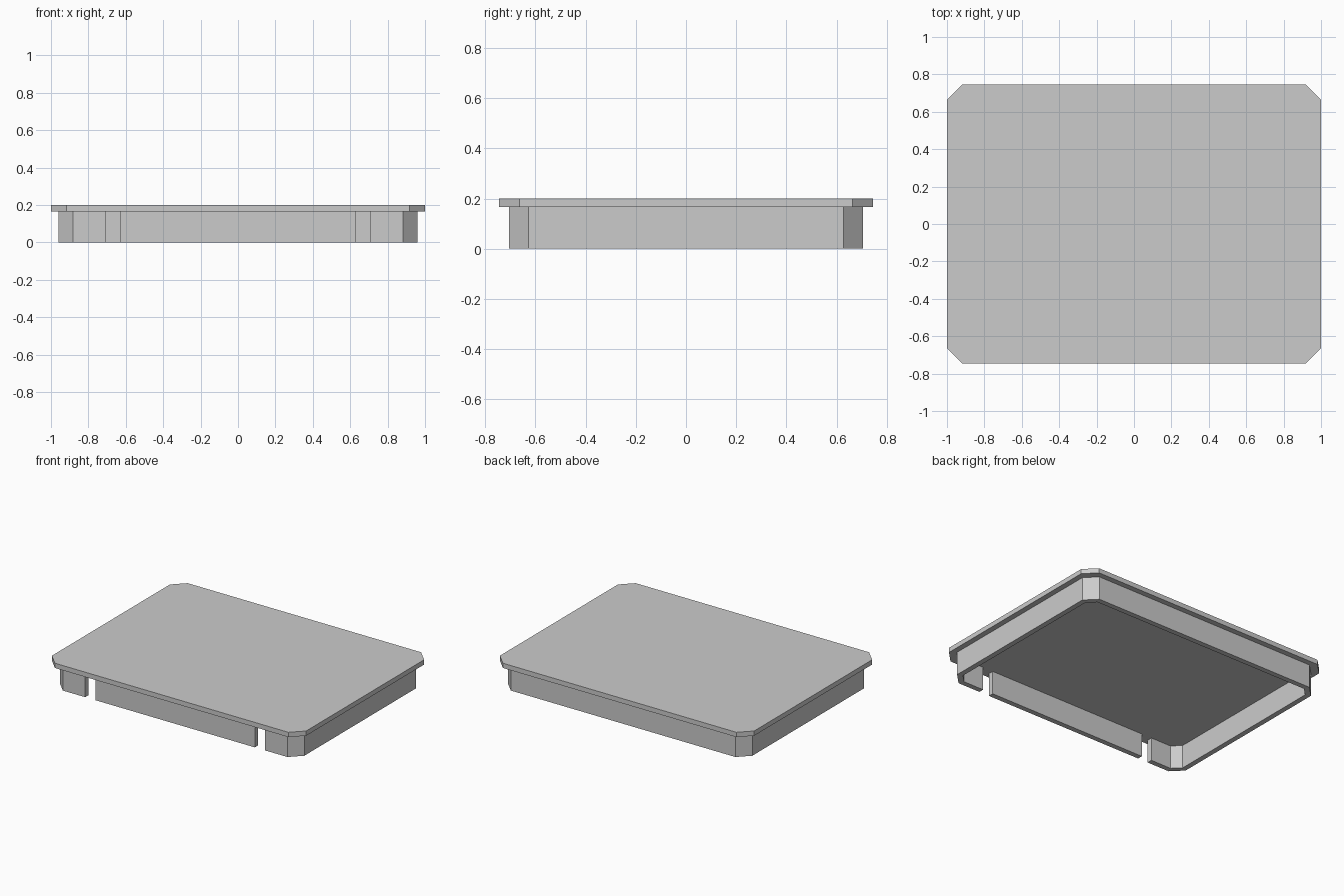
import bpy
import bmesh

cube = bpy.data.objects.get("Cube")
if cube:
    bpy.data.objects.remove(cube)

grey = bpy.data.materials.new("light grey")
grey.use_nodes = True
colour = (0.6, 0.6, 0.6, 1)
grey.diffuse_color = colour
grey.node_tree.nodes["Principled BSDF"].inputs["Base Color"].default_value = colour

LID_BOTTOM, TOP = 0.166, 0.2
RIM_X, RIM_Y, RIM_CUT = 0.961, 0.706, 0.078
WALL = 0.037
SLOT_IN, SLOT_OUT = 0.627, 0.708


def half_outline(x, y, cut):
    """Left (+x) side of a chamfered rectangle, front to back."""
    return [(x - cut, -y), (x, -y + cut), (x, y - cut), (x - cut, y)]


def mirrored(points):
    return [(-x, y) for x, y in reversed(points)]


def prism(name, outline, z0, z1):
    """Extrude a flat outline upward."""
    bm = bmesh.new()
    face = bm.faces.new([bm.verts.new((x, y, z0)) for x, y in outline])
    top = bmesh.ops.extrude_face_region(bm, geom=[face])["geom"]
    verts = [v for v in top if isinstance(v, bmesh.types.BMVert)]
    bmesh.ops.translate(bm, verts=verts, vec=(0, 0, z1 - z0))
    bmesh.ops.recalc_face_normals(bm, faces=bm.faces)
    mesh = bpy.data.meshes.new(name)
    bm.to_mesh(mesh)
    bm.free()
    mesh.materials.append(grey)
    obj = bpy.data.objects.new(name, mesh)
    bpy.context.collection.objects.link(obj)
    return obj


# Lid plate with chamfered corners
lid = half_outline(1, 0.745, 0.082)
prism("lid_plate", lid + mirrored(lid), LID_BOTTOM, TOP)

# Rim wall running from one front slot around the back to the other
outer = [(SLOT_OUT, -RIM_Y)] + half_outline(RIM_X, RIM_Y, RIM_CUT)
inner_y = RIM_Y - WALL
inner_cut = RIM_CUT - WALL * (2 - 2 ** 0.5)
inner = [(SLOT_OUT, -inner_y)] + half_outline(RIM_X - WALL, inner_y, inner_cut)
outer_path = outer + mirrored(outer)
inner_path = inner + mirrored(inner)
prism("rim_wall", outer_path + inner_path[::-1], 0, LID_BOTTOM)

# Front wall panel between the two slots
panel = [(SLOT_IN, -RIM_Y), (SLOT_IN, -inner_y)]
prism("front_panel", panel + mirrored(panel), 0, LID_BOTTOM)
